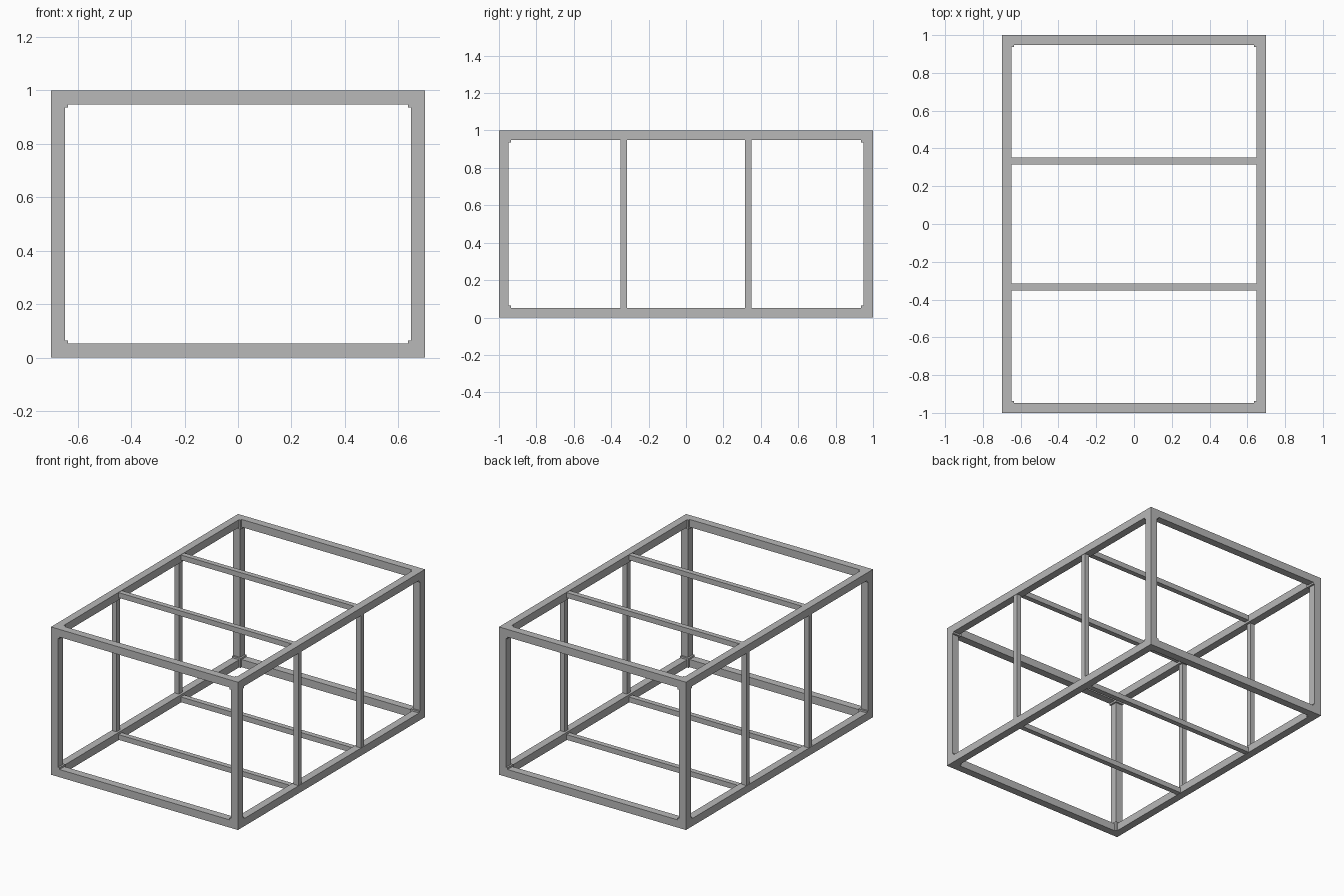
import bpy
import bmesh
from mathutils import Vector

cube = bpy.data.objects.get("Cube")
if cube:
    bpy.data.objects.remove(cube, do_unlink=True)

HALF_X, HALF_Y, HEIGHT = 0.7, 1.0, 1.0
BAR = 0.052      # main frame tube width
BLOCK = 0.064    # corner block width
SLIM = 0.035     # intermediate brace width
INSET = 0.002    # braces sit just inside the outer faces

grey = bpy.data.materials.new("steel grey")
grey.use_nodes = True
colour = (0.48, 0.48, 0.48, 1)
grey.diffuse_color = colour
grey.node_tree.nodes["Principled BSDF"].inputs["Base Color"].default_value = colour


def box(name, low, high):
    """Box spanning two opposite corners."""
    low, high = Vector(low), Vector(high)
    bm = bmesh.new()
    bmesh.ops.create_cube(bm, size=1)
    bmesh.ops.scale(bm, vec=high - low, verts=bm.verts)
    bmesh.ops.translate(bm, vec=(low + high) / 2, verts=bm.verts)
    mesh = bpy.data.meshes.new(name)
    bm.to_mesh(mesh)
    bm.free()
    mesh.materials.append(grey)
    obj = bpy.data.objects.new(name, mesh)
    bpy.context.collection.objects.link(obj)


def edge(side, half, width, inset=0):
    """Interval lying against the negative or positive outer face."""
    outer = side * (half - inset)
    return sorted((outer, outer - side * width))


def level(side, width, inset=0):
    """Vertical interval against the floor or the top."""
    return [v + HEIGHT / 2 for v in edge(side, HEIGHT / 2, width, inset)]


def part(name, x, y, z):
    box(name, (x[0], y[0], z[0]), (x[1], y[1], z[1]))


SIDES = {-1: "right", 1: "left"}
ENDS = {-1: "front", 1: "back"}
LEVELS = {-1: "bottom", 1: "top"}
span_x = (BLOCK - HALF_X, HALF_X - BLOCK)
span_y = (BLOCK - HALF_Y, HALF_Y - BLOCK)
span_z = (BLOCK, HEIGHT - BLOCK)

# Corner blocks
for sx, side in SIDES.items():
    for sy, end in ENDS.items():
        for sz, lv in LEVELS.items():
            part(f"corner_block_{lv}_{end}_{side}", edge(sx, HALF_X, BLOCK),
                 edge(sy, HALF_Y, BLOCK), level(sz, BLOCK))

# Corner posts
for sx, side in SIDES.items():
    for sy, end in ENDS.items():
        part(f"corner_post_{end}_{side}", edge(sx, HALF_X, BAR),
             edge(sy, HALF_Y, BAR), span_z)

# Horizontal rails
for sz, lv in LEVELS.items():
    for sx, side in SIDES.items():
        part(f"long_rail_{lv}_{side}", edge(sx, HALF_X, BAR), span_y, level(sz, BAR))
    for sy, end in ENDS.items():
        part(f"end_rail_{lv}_{end}", span_x, edge(sy, HALF_Y, BAR), level(sz, BAR))

# Intermediate braces at each third of the length
for sy, end in ENDS.items():
    centre = sy * HALF_Y / 3
    y = (centre - SLIM / 2, centre + SLIM / 2)
    for sx, side in SIDES.items():
        part(f"brace_post_{end}_{side}", edge(sx, HALF_X, SLIM, INSET), y,
             (BAR, HEIGHT - BAR))
    for sz, lv in LEVELS.items():
        part(f"cross_brace_{lv}_{end}", (BAR - HALF_X, HALF_X - BAR), y,
             level(sz, SLIM, INSET))
